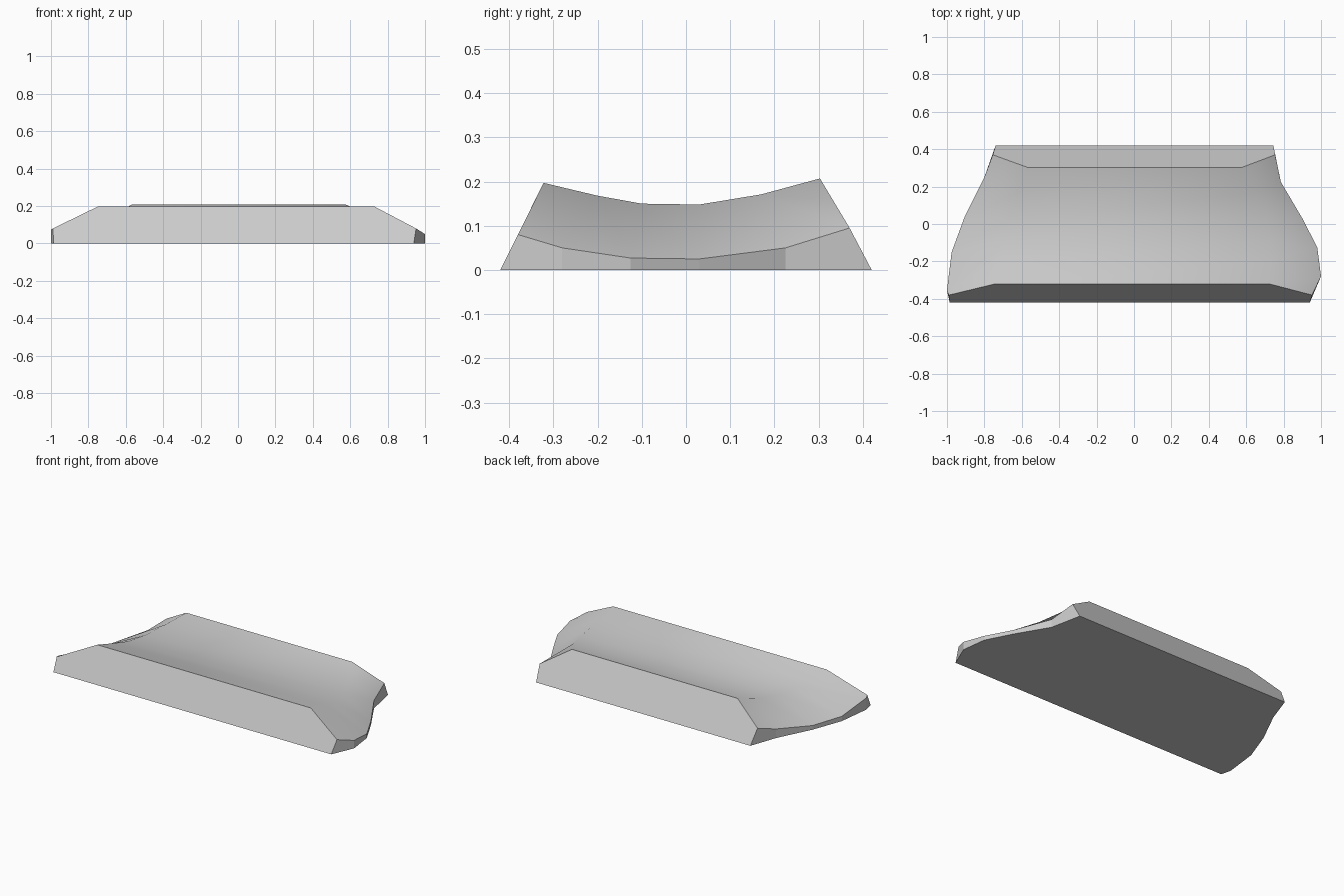
import bpy, bmesh

if "Cube" in bpy.data.objects:
    bpy.data.objects.remove(bpy.data.objects["Cube"])

# Stations run front to back; (x, y, z) of the outer rim on each side
left_rim = [(-0.99, -0.38, 0.08), (-1.0, -0.355, 0.073), (-0.975, -0.15, 0.03),
            (-0.905, 0.04, 0.026), (-0.80, 0.25, 0.057), (-0.755, 0.37, 0.095)]
right_rim = [(0.952, -0.38, 0.08), (1.0, -0.28, 0.05), (0.98, -0.125, 0.027),
             (0.90, 0.03, 0.025), (0.785, 0.225, 0.05), (0.755, 0.37, 0.095)]
# Hollow profile (y, z) of the top, and where it breaks down to each rim
hollow = [(-0.322, 0.197), (-0.2, 0.168), (-0.1, 0.15),
          (0.03, 0.148), (0.17, 0.171), (0.303, 0.207)]
left_break = [-0.75, -0.72, -0.69, -0.66, -0.62, -0.57]
right_break = [0.73, 0.73, 0.73, 0.71, 0.66, 0.578]

bm = bmesh.new()


def row(points):
    return [bm.verts.new(p) for p in points]


def floor(rim, front_x, back_x):
    mid = [(x, y, 0) for x, y, z in rim[1:-1]]
    return row([(front_x, -0.42, 0)] + mid + [(back_x, 0.42, 0)])


rows = [
    floor(left_rim, -0.985, -0.74),
    row(left_rim),
    row([(x, y, z) for x, (y, z) in zip(left_break, hollow)]),
    row([(x, y, z) for x, (y, z) in zip(right_break, hollow)]),
    row(right_rim),
    floor(right_rim, 0.94, 0.745),
]

# Side walls stay flat, the hollow top is smooth
for r, (a, b) in enumerate(zip(rows, rows[1:])):
    for i in range(5):
        face = bm.faces.new((a[i], b[i], b[i + 1], a[i + 1]))
        face.smooth = 1 <= r <= 3

# Sloping front and back, and the flat underside
bm.faces.new([r[0] for r in rows])
bm.faces.new([r[-1] for r in rows])
bm.faces.new(rows[0] + rows[-1][::-1])
bmesh.ops.recalc_face_normals(bm, faces=bm.faces)

mesh = bpy.data.meshes.new("hollowed_block")
bm.to_mesh(mesh)
bm.free()
block = bpy.data.objects.new("hollowed_block", mesh)
bpy.context.collection.objects.link(block)
